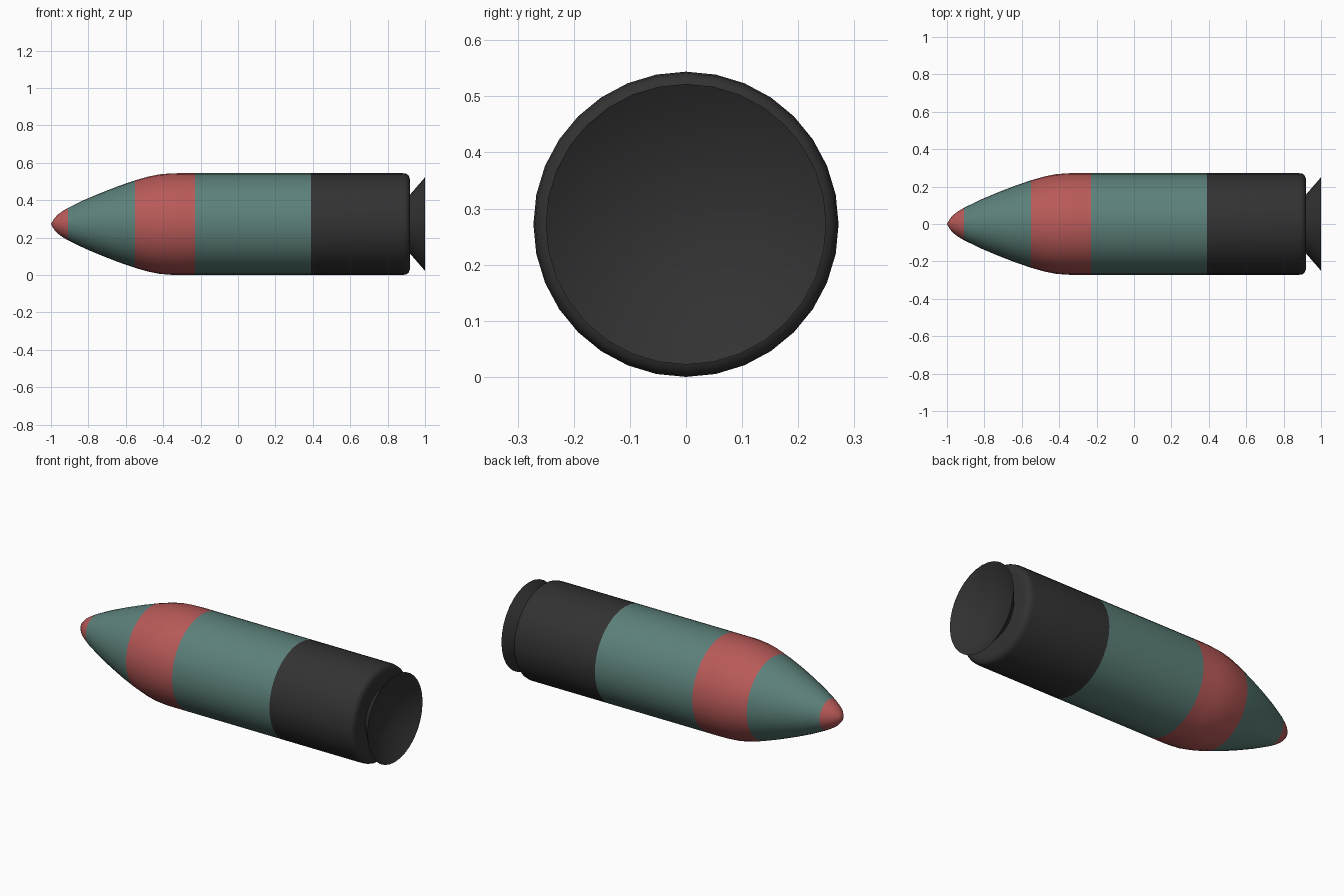
import bpy, bmesh, math
from mathutils import Matrix, Vector

SIDES = 32
RADIUS = 0.272

cube = bpy.data.objects.get("Cube")
if cube:
    bpy.data.objects.remove(cube, do_unlink=True)


def make_material(name, rgb):
    mat = bpy.data.materials.new(name)
    mat.use_nodes = True
    color = (*rgb, 1.0)
    mat.diffuse_color = color
    bsdf = mat.node_tree.nodes["Principled BSDF"]
    bsdf.inputs["Base Color"].default_value = color
    bsdf.inputs["Roughness"].default_value = 0.7
    return mat


teal = make_material("muted teal", (0.107, 0.216, 0.195))
red = make_material("faded red", (0.479, 0.102, 0.098))
black = make_material("charcoal black", (0.032, 0.032, 0.032))


def lathe(name, profile, materials, rule=lambda x: 0):
    """Revolve (x, radius) points around the long axis; rule picks a material by x."""
    bm = bmesh.new()
    verts = [bm.verts.new((x, 0, r)) for x, r in profile]
    edges = [bm.edges.new(pair) for pair in zip(verts, verts[1:])]
    bmesh.ops.spin(bm, geom=verts + edges, cent=(0, 0, 0), axis=(1, 0, 0),
                   angle=math.tau, steps=SIDES, use_duplicate=False)
    bmesh.ops.remove_doubles(bm, verts=bm.verts, dist=0.0005)
    bmesh.ops.recalc_face_normals(bm, faces=bm.faces)
    for face in bm.faces:
        face.material_index = rule(face.calc_center_median().x)
    bm.transform(Matrix.Translation(Vector((0, 0, RADIUS))))
    mesh = bpy.data.meshes.new(name)
    bm.to_mesh(mesh)
    bm.free()
    for mat in materials:
        mesh.materials.append(mat)
    obj = bpy.data.objects.new(name, mesh)
    bpy.context.collection.objects.link(obj)
    bpy.ops.object.select_all(action="DESELECT")
    obj.select_set(True)
    bpy.context.view_layer.objects.active = obj
    bpy.ops.object.shade_smooth_by_angle(angle=math.radians(40))
    return obj


def band(x):
    """Red tip, teal nose, red stripe, teal middle, black rear."""
    if x > 0.39:
        return 2
    return 1 if x < -0.91 or -0.55 < x < -0.23 else 0


# Hull: rounded tip, curved nose, straight barrel, rounded rear edge
nose = [(-1, 0), (-0.985, 0.027), (-0.965, 0.05), (-0.94, 0.068), (-0.91, 0.086),
        (-0.82, 0.13), (-0.73, 0.168), (-0.64, 0.203), (-0.55, 0.234),
        (-0.48, 0.254), (-0.42, 0.266), (-0.36, 0.271), (-0.32, RADIUS)]
barrel = [(-0.23, RADIUS), (0.39, RADIUS), (0.88, RADIUS)]
rear = [(0.9, 0.269), (0.912, 0.26), (0.918, 0.245), (0.92, 0.225), (0.92, 0)]
lathe("hull", nose + barrel + rear, [teal, red, black], band)

# Flared nozzle with a hollow, flat-bottomed mouth
lathe("nozzle", [(0.915, 0), (0.915, 0.152), (1, 0.25), (0.925, 0.125), (0.925, 0)], [black])
